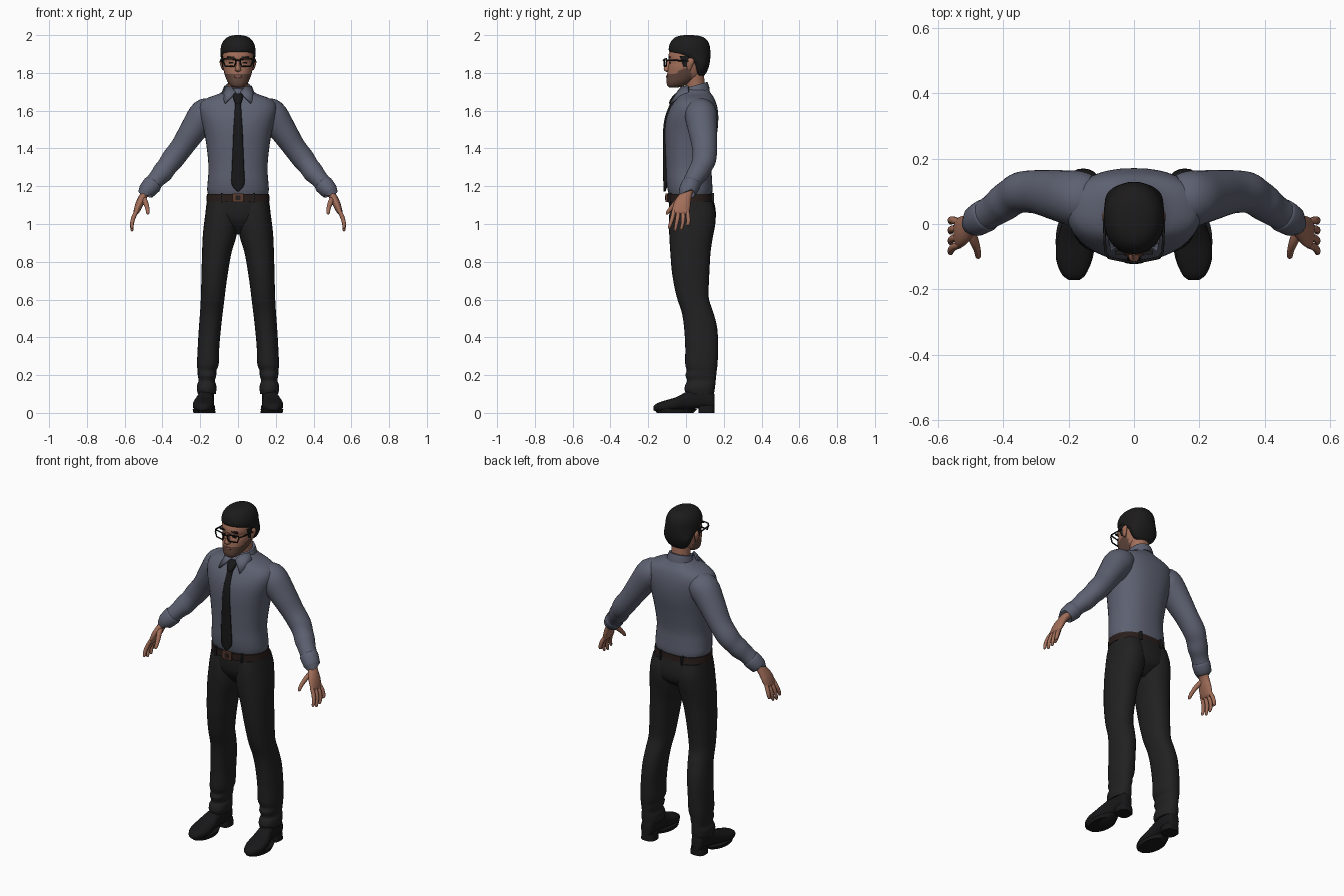
import bpy, bmesh, math
from mathutils import Vector


def material(name, rgb):
    m = bpy.data.materials.new(name)
    m.diffuse_color = (*rgb, 1)
    return m


SHIRT = material("slate_shirt", (0.11, 0.12, 0.165))
TROUSER = material("charcoal_trousers", (0.015, 0.015, 0.015))
BLACK = material("black", (0.009, 0.009, 0.010))
HAIR = material("hair_black", (0.012, 0.011, 0.011))
SKIN = material("brown_skin", (0.36, 0.155, 0.10))
BEARD = material("stubble_brown", (0.12, 0.062, 0.045))
LEATHER = material("belt_leather", (0.022, 0.013, 0.011))
BUCKLE = material("buckle_brown", (0.11, 0.045, 0.03))
LIPS = material("lips", (0.22, 0.085, 0.065))


def finish(name, bm, mats, mirror=False, angle=50):
    bmesh.ops.recalc_face_normals(bm, faces=bm.faces)
    me = bpy.data.meshes.new(name)
    bm.to_mesh(me)
    bm.free()
    ob = bpy.data.objects.new(name, me)
    bpy.context.collection.objects.link(ob)
    for m in mats:
        me.materials.append(m)
    bpy.ops.object.select_all(action='DESELECT')
    ob.select_set(True)
    bpy.context.view_layer.objects.active = ob
    bpy.ops.object.shade_smooth_by_angle(angle=math.radians(angle))
    if mirror:
        ob.modifiers.new("mirror", 'MIRROR').use_mirror_merge = False
    return ob


def spline(rows, k):
    """Catmull-Rom interpolation of rows of numbers."""
    out = []
    for i in range(len(rows) - 1):
        a, b, c, d = (rows[max(0, i - 1)], rows[i], rows[i + 1],
                      rows[min(len(rows) - 1, i + 2)])
        for s in range(k):
            t = s / k
            out.append([0.5 * (2 * q + (r - p) * t + (2 * p - 5 * q + 4 * r - w) * t * t
                               + (3 * q - p - 3 * r + w) * t ** 3)
                        for p, q, r, w in zip(a, b, c, d)])
    return out + [list(rows[-1])]


def loft(name, secs, mats, mirror=False, n=28, power=2.0, rule=None):
    """Skin a closed surface over sections (centre, u, v)."""
    bm = bmesh.new()
    rings = []
    for c, u, v in secs:
        ring = []
        for i in range(n):
            a = 2 * math.pi * i / n
            ca, sa = math.cos(a), math.sin(a)
            ring.append(bm.verts.new(c + u * math.copysign(abs(ca) ** (2 / power), ca)
                                     + v * math.copysign(abs(sa) ** (2 / power), sa)))
        rings.append(ring)
    for p, q in zip(rings, rings[1:]):
        for i in range(n):
            j = (i + 1) % n
            bm.faces.new((p[i], p[j], q[j], q[i]))
    bm.faces.new(rings[0])
    bm.faces.new(rings[-1])
    if rule:
        for f in bm.faces:
            f.material_index = rule(f.calc_center_median())
    return finish(name, bm, mats, mirror)


def stack(name, rows, mats, k=4, axis='z', **kw):
    """Loft from rows (level, x0, x1, lo, hi) stacked along z or y."""
    secs = []
    for l, x0, x1, a, b in spline(rows, k):
        c, h = (a + b) / 2, (b - a) / 2
        ctr, v = ((Vector((0, c, l)), Vector((0, h, 0))) if axis == 'z'
                  else (Vector((0, l, c)), Vector((0, 0, h))))
        ctr.x = (x0 + x1) / 2
        secs.append((ctr, Vector(((x1 - x0) / 2, 0, 0)), v))
    return loft(name, secs, mats, **kw)


def sym(rows):
    return [(z, -w, w, a, b) for z, w, a, b in rows]


def tube(name, rows, mat, k=4, **kw):
    """Loft along a path of (x, y, z, thickness, width towards y)."""
    pts = spline(rows, k)
    secs = []
    for i, p in enumerate(pts):
        t = Vector(pts[min(i + 1, len(pts) - 1)][:3]) - Vector(pts[max(i - 1, 0)][:3])
        t.normalize()
        y = Vector((0, 1, 0))
        v = (y - t * y.dot(t)).normalized()
        secs.append((Vector(p[:3]), t.cross(v) * p[3], v * p[4]))
    return loft(name, secs, [mat], **kw)


def box(name, c, s, mat, mirror=False):
    bm = bmesh.new()
    bmesh.ops.create_cube(bm, size=1)
    for v in bm.verts:
        v.co = Vector(c) + Vector([v.co[i] * s[i] for i in range(3)])
    return finish(name, bm, [mat], mirror, 30)


def wire(name, pts, r, cyclic):
    cu = bpy.data.curves.new(name, 'CURVE')
    cu.dimensions = '3D'
    cu.bevel_depth, cu.bevel_resolution = r, 2
    sp = cu.splines.new('POLY')
    sp.points.add(len(pts) - 1)
    for q, p in zip(sp.points, pts):
        q.co = (*p, 1)
    sp.use_cyclic_u = cyclic
    cu.materials.append(BLACK)
    ob = bpy.data.objects.new(name, cu)
    bpy.context.collection.objects.link(ob)


# Trousers: pelvis and mirrored legs with soft folds at the ankle
stack("trouser_hips", sym([(0.945, .04, -.02, .08), (0.99, .13, -.06, .14), (1.03, .17, -.082, .157),
      (1.08, .170, -.09, .156), (1.13, .163, -.09, .145)]), [TROUSER], power=2.3)
stack("trouser_leg", [(.10, .118, .212, .0, .148), (.125, .114, .218, -.008, .152), (.15, .116, .216, -.003, .155),
      (.17, .122, .209, .006, .157), (.20, .115, .213, -.003, .160), (.225, .114, .214, .004, .163),
      (.26, .102, .217, -.004, .167), (.35, .099, .213, -.004, .170), (.45, .090, .207, -.01, .165),
      (.53, .081, .201, -.022, .145), (.60, .072, .197, -.045, .122), (.66, .065, .195, -.060, .120),
      (.75, .052, .193, -.075, .124), (.85, .034, .190, -.083, .130), (.93, .010, .187, -.088, .142),
      (1.0, .0, .180, -.09, .155), (1.06, .005, .172, -.088, .156), (1.12, .01, .162, -.08, .14)],
      [TROUSER], mirror=True, power=2.25)

# Shoes with sole and heel
stack("shoe_upper", [(-.172, .168, .198, .014, .034), (-.155, .148, .220, .008, .05), (-.11, .130, .238, .006, .066),
      (-.05, .126, .236, .012, .084), (.01, .130, .218, .018, .115), (.08, .126, .206, .024, .13),
      (.135, .132, .202, .024, .12), (.150, .148, .190, .028, .10)], [BLACK], axis='y', mirror=True, power=2.4)
stack("shoe_sole", [(0, .122, .236, -.155, .04), (.02, .120, .240, -.168, .06)], [BLACK], k=1, mirror=True)
stack("shoe_heel", [(0, .120, .208, .065, .152), (.04, .122, .206, .065, .150)], [BLACK], k=1, mirror=True,
      power=2.8)

# Belt, buckle and loops
stack("belt", sym([(1.118, .167, -.098, .146), (1.16, .165, -.100, .143)]), [LEATHER], k=1, n=40, power=2.3)
box("belt_buckle", (0, -.102, 1.139), (.058, .014, .044), BUCKLE)
box("buckle_inset", (0, -.108, 1.139), (.026, .008, .024), LEATHER)
box("belt_loop_front", (.085, -.086, 1.139), (.012, .02, .052), TROUSER, True)
box("belt_loop_back", (.07, .139, 1.139), (.012, .02, .052), TROUSER, True)

# Shirt body
stack("shirt_body", sym([(1.15, .157, -.088, .136), (1.18, .163, -.097, .140), (1.23, .160, -.104, .138),
      (1.30, .156, -.106, .136), (1.40, .165, -.110, .150), (1.49, .180, -.112, .166), (1.56, .198, -.104, .171),
      (1.61, .206, -.086, .167), (1.645, .195, -.066, .158), (1.668, .160, -.052, .148),
      (1.69, .100, -.038, .133), (1.715, .064, -.018, .115)]), [SHIRT], n=40, power=2.3)

# Sleeves and cuffs
tube("sleeve", [(.13, .075, 1.60, .065, .075), (.175, .078, 1.58, .083, .085), (.235, .088, 1.50, .072, .077),
     (.295, .098, 1.41, .061, .067), (.345, .097, 1.345, .060, .063), (.375, .082, 1.305, .054, .058),
     (.40, .064, 1.272, .055, .056), (.43, .042, 1.238, .047, .050), (.465, .022, 1.197, .046, .047)],
     SHIRT, mirror=True)
tube("sleeve_cuff", [(.448, .030, 1.215, .047, .047), (.455, .026, 1.207, .051, .051),
     (.486, .008, 1.172, .045, .047), (.490, .006, 1.167, .038, .041)], SHIRT, k=2, mirror=True)

# Hands: palm, four fingers, thumb
tube("palm", [(.468, .015, 1.19, .026, .029), (.497, .0, 1.155, .021, .031), (.520, -.018, 1.11, .021, .044),
     (.537, -.028, 1.068, .016, .046), (.543, -.03, 1.053, .010, .040)], SKIN, n=18, mirror=True)
for nm, y, tip in (("index", -.064, .975), ("middle", -.041, .962), ("ring", -.017, .968), ("little", .005, .99)):
    dy = (y + .03) * .35
    tube(nm + "_finger", [(.533, y, 1.075, .010, .010), (.551, y + dy * .5, 1.04, .0115, .0115),
         (.561, y + dy - .005, 1.005, .010, .010), (.561, y + dy - .012, tip + .008, .008, .008),
         (.560, y + dy - .014, tip, .003, .003)], SKIN, k=3, n=10, mirror=True)
tube("thumb", [(.503, -.015, 1.14, .015, .016), (.490, -.050, 1.115, .014, .015), (.480, -.078, 1.085, .011, .012),
     (.477, -.098, 1.06, .009, .009), (.477, -.104, 1.051, .003, .003)], SKIN, k=3, n=10, mirror=True)

# Collar band and folded points
band = []
for z, r in ((0, .076), (.022, .072), (.045, .064)):
    band.append((Vector((0, .05, 1.69 + z)), Vector((r, 0, 0)), Vector((0, r, .018))))
loft("collar_band", band, [SHIRT])
bm = bmesh.new()
bm.faces.new([bm.verts.new(p) for p in ((.010, -.042, 1.694), (.030, -.020, 1.722), (.066, .015, 1.728),
              (.082, .015, 1.69), (.066, -.078, 1.636))])
flap = finish("collar_point", bm, [SHIRT], True)
flap.modifiers.new("thickness", 'SOLIDIFY').thickness = .01

# Tie
stack("tie_blade", sym([(1.172, .003, -.118, -.108), (1.212, .034, -.120, -.098), (1.30, .032, -.122, -.10),
      (1.40, .028, -.122, -.10), (1.50, .024, -.121, -.10), (1.57, .020, -.110, -.08),
      (1.65, .015, -.080, -.05)]), [BLACK], n=16, power=3)
stack("tie_knot", sym([(1.635, .015, -.088, -.04), (1.65, .020, -.088, -.04), (1.675, .027, -.072, -.03),
      (1.69, .023, -.058, -.02)]), [BLACK], n=16, power=3)

# Neck and head; stubble coloured by height along the jaw
tube("neck", [(0, .055, 1.67, .060, .056), (0, .05, 1.73, .053, .050), (0, .04, 1.80, .055, .055)], SKIN)
stack("head", sym([(1.722, .022, -.086, -.045), (1.732, .040, -.098, -.010), (1.75, .054, -.103, .03),
      (1.775, .065, -.102, .07), (1.80, .073, -.099, .09), (1.83, .079, -.095, .10), (1.858, .081, -.088, .11),
      (1.878, .083, -.094, .11), (1.91, .082, -.088, .11), (1.95, .070, -.06, .09)]),
      [SKIN, BEARD], n=48, k=5, power=2.2,
      rule=lambda c: int(c.y < .03 and c.z < 1.797 + max(0, c.y + .06) * .5))
stack("nose", sym([(1.806, .006, -.105, -.08), (1.813, .016, -.115, -.08), (1.825, .014, -.118, -.08),
      (1.845, .009, -.108, -.08), (1.87, .008, -.096, -.08)]), [SKIN], n=14)
stack("mouth", sym([(1.773, .012, -.104, -.09), (1.78, .023, -.106, -.085), (1.787, .014, -.104, -.09)]),
      [LIPS], n=14)
stack("ear", [(1.815, .076, .084, .008, .022), (1.83, .076, .090, .004, .032), (1.855, .078, .097, .004, .042),
      (1.872, .078, .094, .010, .040), (1.88, .078, .086, .016, .03)], [SKIN], n=14, mirror=True)
box("eye", (.035, -.087, 1.854), (.024, .008, .009), BLACK, True)
box("eyebrow", (.038, -.087, 1.883), (.040, .012, .008), HAIR, True)

# Hair cap, lower at the back
stack("hair", sym([(1.785, .045, .06, .095), (1.80, .064, .045, .107), (1.825, .079, .035, .118),
      (1.85, .087, .022, .125), (1.872, .090, -.015, .128), (1.893, .092, -.055, .129), (1.912, .093, -.088, .129),
      (1.94, .090, -.090, .126), (1.965, .080, -.080, .117), (1.985, .062, -.062, .098),
      (1.996, .038, -.035, .07), (2.0, .012, -.005, .035)]), [HAIR], n=40, power=2.15)
stack("sideburn", [(1.83, .074, .084, -.012, .006), (1.89, .076, .090, -.035, .02)], [HAIR], k=2, n=12, mirror=True)

# Glasses
for s, side in ((-1, "right"), (1, "left")):
    wire(side + "_rim", [(s * x, y, z) for x, y, z in ((.014, -.116, 1.872), (.074, -.104, 1.875),
         (.078, -.103, 1.862), (.068, -.105, 1.836), (.022, -.114, 1.834), (.013, -.116, 1.848))], .0042, True)
    wire(side + "_temple", [(s * .077, -.103, 1.868), (s * .088, -.085, 1.868), (s * .092, .02, 1.862)], .004, False)
wire("glasses_bridge", [(-.014, -.116, 1.864), (0, -.119, 1.867), (.014, -.116, 1.864)], .0042, False)
